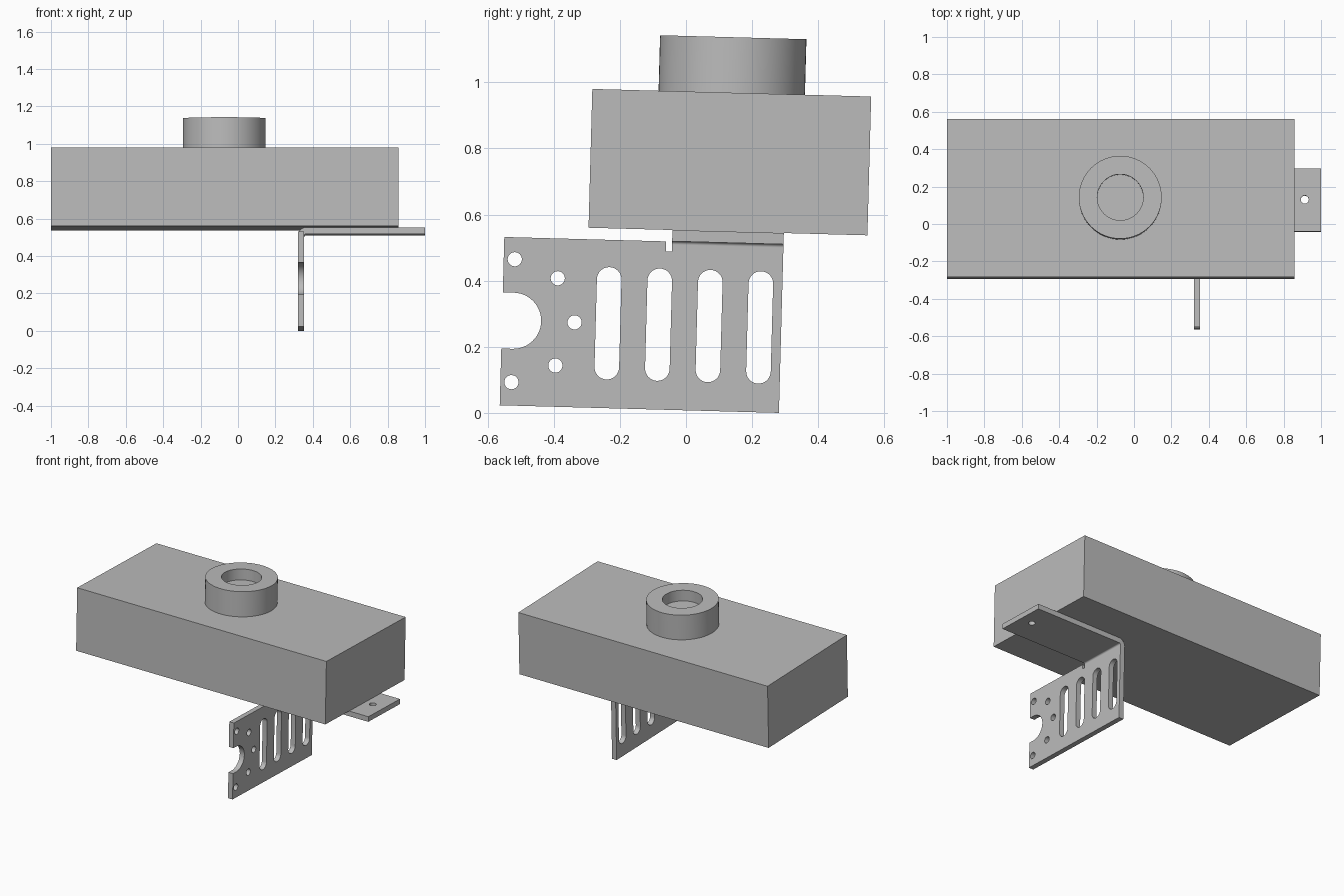
import bpy, bmesh
from math import pi, sin, cos, radians
from mathutils import Matrix, Vector

cube = bpy.data.objects.get("Cube")
if cube:
    bpy.data.objects.remove(cube)

# Whole assembly leans slightly about the x axis
TILT = Matrix.Rotation(radians(-1.56), 4, 'X')

grey = bpy.data.materials.new("plain grey")
grey.use_nodes = True
COLOUR = (0.5, 0.5, 0.5, 1)
grey.diffuse_color = COLOUR
grey.node_tree.nodes["Principled BSDF"].inputs["Base Color"].default_value = COLOUR


def finish(name, bm, frame=Matrix()):
    """Clean the mesh, place it in the tilted frame and smooth its round parts."""
    bmesh.ops.remove_doubles(bm, verts=bm.verts, dist=1e-4)
    bm.transform(TILT @ frame)
    bmesh.ops.recalc_face_normals(bm, faces=bm.faces)
    mesh = bpy.data.meshes.new(name)
    bm.to_mesh(mesh)
    bm.free()
    mesh.materials.append(grey)
    obj = bpy.data.objects.new(name, mesh)
    bpy.context.collection.objects.link(obj)
    bpy.ops.object.select_all(action='DESELECT')
    obj.select_set(True)
    bpy.context.view_layer.objects.active = obj
    bpy.ops.object.shade_smooth_by_angle(angle=radians(30))
    return obj


def arc(cx, cy, r, start, end, n=24):
    return [(cx + r * cos(start + (end - start) * i / n),
             cy + r * sin(start + (end - start) * i / n)) for i in range(n + 1)]


def circle(cx, cy, r):
    return arc(cx, cy, r, 0, 2 * pi)[:-1]


def slot(cx, cy, r, half):
    return arc(cx, cy + half - r, r, 0, pi, 16) + arc(cx, cy - half + r, r, pi, 2 * pi, 16)


def sheet(name, loops, half_depth, frame):
    """Extrude a flat outline with holes."""
    curve = bpy.data.curves.new(name, 'CURVE')
    curve.dimensions = '2D'
    curve.fill_mode = 'BOTH'
    curve.extrude = half_depth
    for loop in loops:
        spline = curve.splines.new('POLY')
        spline.points.add(len(loop) - 1)
        for point, (u, v) in zip(spline.points, loop):
            point.co = (u, v, 0, 1)
        spline.use_cyclic_u = True
    temp = bpy.data.objects.new(name + " outline", curve)
    bpy.context.collection.objects.link(temp)
    bpy.context.view_layer.update()
    mesh = temp.evaluated_get(bpy.context.evaluated_depsgraph_get()).to_mesh()
    bm = bmesh.new()
    bm.from_mesh(mesh)
    bpy.data.objects.remove(temp)
    bpy.data.curves.remove(curve)
    return finish(name, bm, frame)


def plane(origin, u, v):
    """Frame whose drawing axes are u and v."""
    u, v = Vector(u), Vector(v)
    m = Matrix((u, v, u.cross(v))).transposed().to_4x4()
    m.translation = origin
    return m


# Main block
BOTTOM, TOP = 0.552, 0.972
bm = bmesh.new()
bmesh.ops.create_cube(bm, size=1)
finish("body_block", bm, Matrix.Translation((-0.0715, 0.112, (BOTTOM + TOP) / 2))
       @ Matrix.Diagonal((1.857, 0.844, TOP - BOTTOM, 1)))

# Round collar with a blind hole
bm = bmesh.new()
profile = [(0, 0.095), (0.123, 0.095), (0.123, 0.168), (0.2215, 0.168), (0.2215, 0)]
verts = [bm.verts.new((r, 0, z)) for r, z in profile]
edges = [bm.edges.new(pair) for pair in zip(verts, verts[1:])]
bmesh.ops.spin(bm, geom=verts + edges, cent=(0, 0, 0), axis=(0, 0, 1),
               angle=2 * pi, steps=64)
finish("collar", bm, Matrix.Translation((-0.0735, 0.112, TOP)))

# Sheet metal bracket dimensions
T = 0.034                      # sheet thickness
X0 = 0.32                      # outer face of the upright
R = 0.01                       # inner bend radius
Y0, Y1 = -0.056, 0.281         # width of the bent tab
BEND = BOTTOM - T - R          # height where the bend starts
MID = 0.2645                   # middle height of the hole pattern

# Upright plate: outline with round notch and relief cut, holes and slots
outline = [(-0.564, 0.0077), (Y1, 0.0077), (Y1, BEND), (Y0, BEND), (Y0, 0.487),
           (-0.074, 0.487), (-0.074, 0.517), (-0.564, 0.517), (-0.564, MID + 0.085)]
outline += arc(-0.5305, MID, 0.085, pi / 2, -pi / 2) + [(-0.564, MID - 0.085)]
loops = [outline, circle(-0.3445, MID, 0.0215)]
for side in (-1, 1):
    loops.append(circle(-0.5305, MID + side * 0.186, 0.0215))
    loops.append(circle(-0.399, MID + side * 0.132, 0.0215))
loops += [slot(-0.2433 + 0.153 * i, MID, 0.0372, 0.17) for i in range(4)]
sheet("bracket_upright", loops, T / 2, plane((X0 + T / 2, 0, 0), (0, 1, 0), (0, 0, 1)))

# Curved bend joining upright and tab
cx = X0 + T + R
bend = arc(cx, BEND, R + T, pi, pi / 2, 12) + arc(cx, BEND, R, pi / 2, pi, 12)
sheet("bracket_bend", [bend], (Y1 - Y0) / 2,
      plane((0, (Y0 + Y1) / 2, 0), (1, 0, 0), (0, 0, 1)))

# Horizontal tab with a screw hole
tab = [(cx, Y0), (1, Y0), (1, Y1), (cx, Y1)]
sheet("bracket_tab", [tab, circle(0.913, 0.1155, 0.0215)], T / 2,
      plane((0, 0, BOTTOM - T / 2), (1, 0, 0), (0, 1, 0)))
